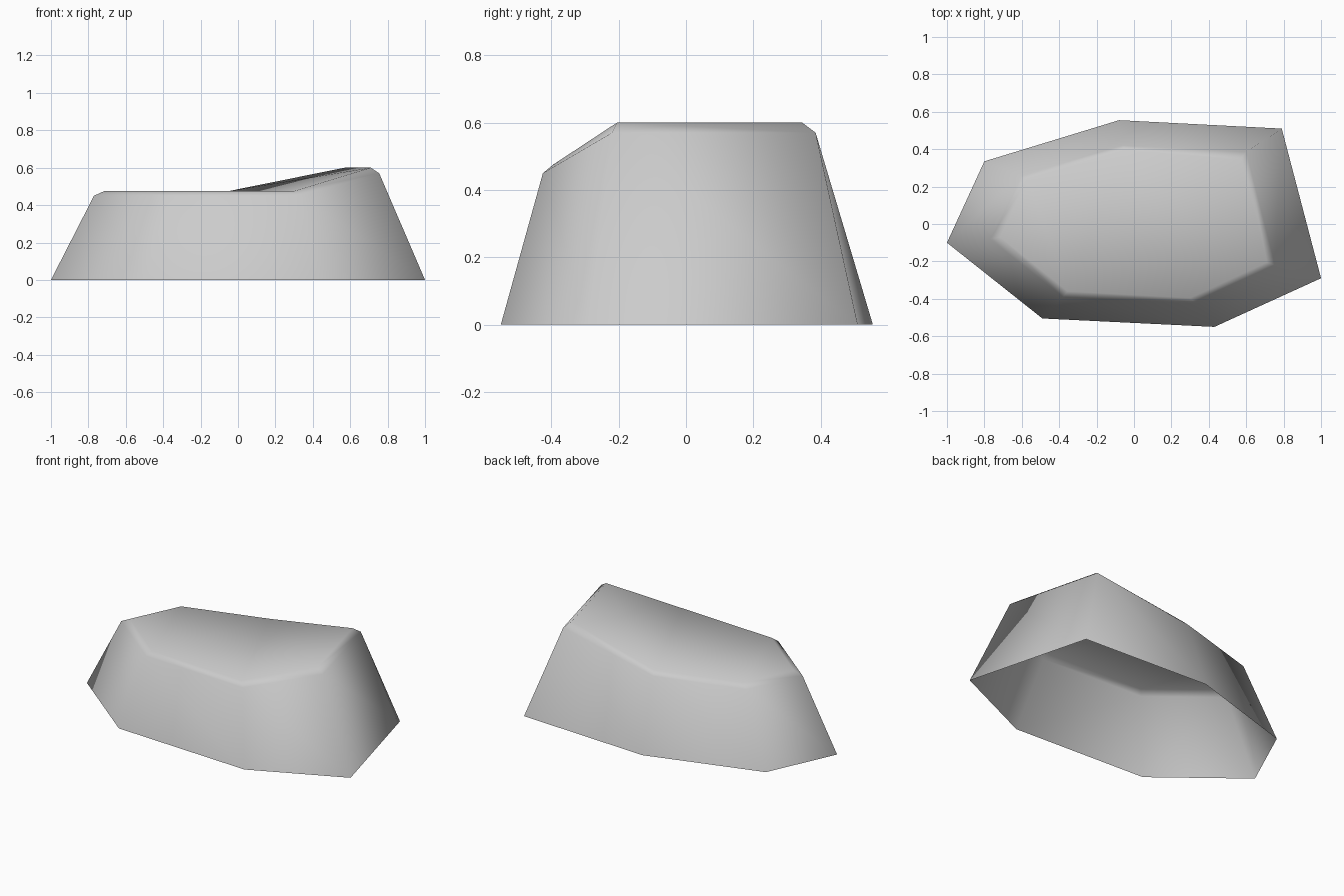
import bpy
import bmesh

cube = bpy.data.objects.get("Cube")
if cube:
    bpy.data.objects.remove(cube, do_unlink=True)

# Stone colour
stone = bpy.data.materials.new("stone_grey")
stone.use_nodes = True
grey = (0.6, 0.6, 0.6, 1)
stone.diffuse_color = grey
stone.node_tree.nodes["Principled BSDF"].inputs["Base Color"].default_value = grey

# Outlines of the foot, shoulder and top rim, all running clockwise from the left tip
foot = [(-1, -.10), (-.80, .335), (-.08, .555), (.79, .51), (1, -.29), (.43, -.55), (-.49, -.505)]
shoulder = [(-.77, -.08), (-.61, .26), (-.06, .42), (.60, .385), (.755, -.22), (.33, -.425), (-.38, -.39)]
rim = [(-.715, -.07), (-.57, .24), (-.05, .395), (.57, .345), (.71, -.205), (.30, -.395), (-.355, -.36)]
raised = (3, 4)  # corners of the higher end

bm = bmesh.new()


def ring(outline, low, high):
    return [bm.verts.new((x, y, high if i in raised else low))
            for i, (x, y) in enumerate(outline)]


rings = [ring(foot, 0, 0), ring(shoulder, .45, .57), ring(rim, .475, .6)]

# Sloping walls and narrow chamfer, open underneath
for lower, upper in zip(rings, rings[1:]):
    for i in range(len(lower)):
        j = (i + 1) % len(lower)
        bm.faces.new((lower[i], upper[i], upper[j], lower[j]))

# Flat low top and the ramp up to the higher end
top = rings[-1]
bm.faces.new([top[i] for i in (0, 6, 5, 2, 1)])
bm.faces.new([top[i] for i in (2, 5, 4, 3)])

bm.normal_update()
if top[0].normal.z < 0:
    bmesh.ops.reverse_faces(bm, faces=bm.faces[:])
for face in bm.faces:
    face.smooth = True

mesh = bpy.data.meshes.new("rock")
bm.to_mesh(mesh)
bm.free()
mesh.materials.append(stone)
rock = bpy.data.objects.new("rock", mesh)
bpy.context.collection.objects.link(rock)
